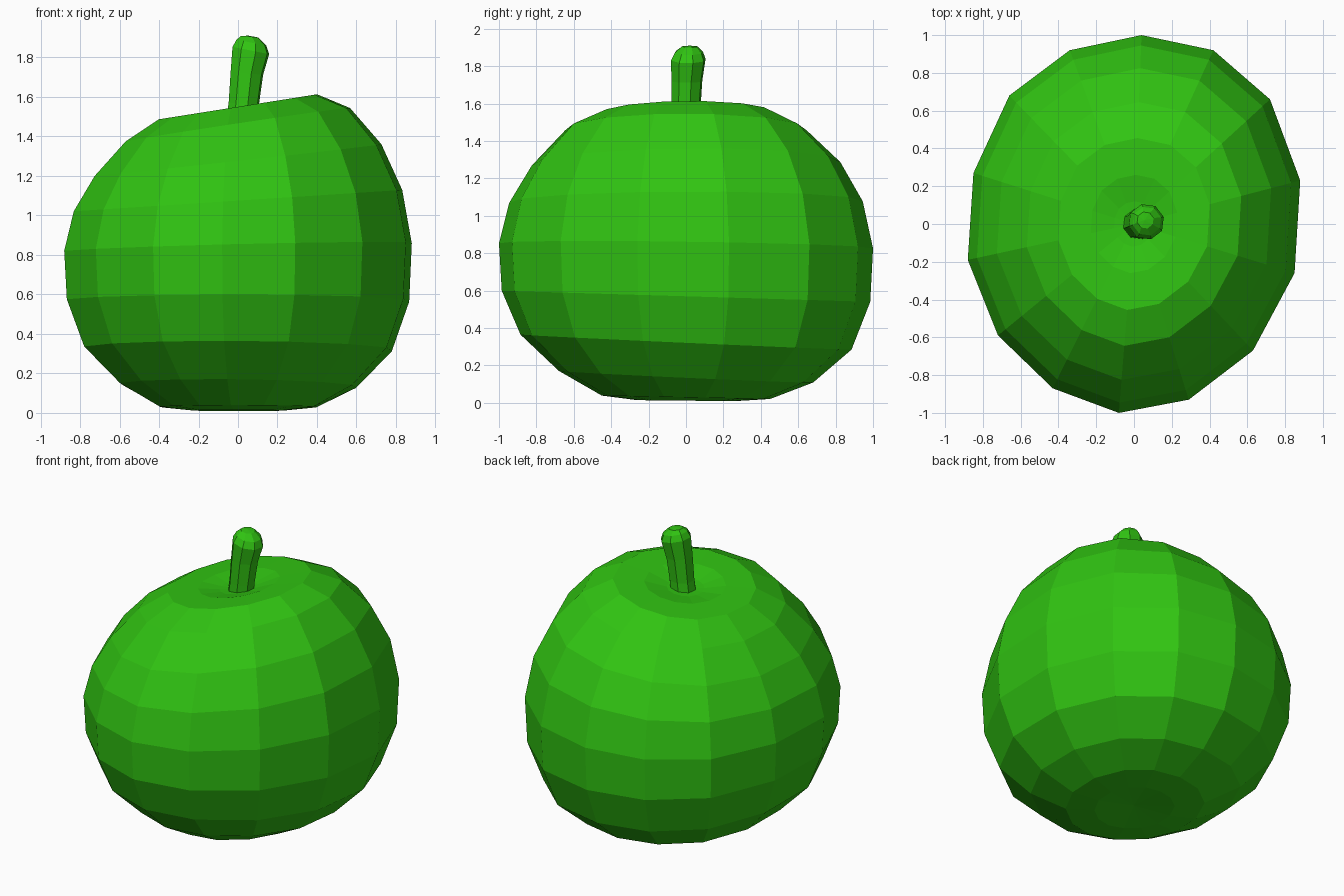
import bpy
import bmesh
from math import cos, sin, tau, radians

if "Cube" in bpy.data.objects:
    bpy.data.objects.remove(bpy.data.objects["Cube"])

green = bpy.data.materials.new("green")
green.diffuse_color = (0.03, 0.55, 0.006, 1)
green.use_nodes = True
green.node_tree.nodes["Principled BSDF"].inputs["Base Color"].default_value = green.diffuse_color


def loft(name, rings, bottom, top):
    """Skin a stack of rings (lists of points), closing each end to a centre point."""
    bm = bmesh.new()
    rows = [[bm.verts.new(p) for p in ring] for ring in rings]
    n = len(rows[0])
    for a, b in zip(rows, rows[1:]):
        for i in range(n):
            j = (i + 1) % n
            bm.faces.new((a[i], a[j], b[j], b[i]))
    lo, hi = bm.verts.new(bottom), bm.verts.new(top)
    for i in range(n):
        j = (i + 1) % n
        bm.faces.new((lo, rows[0][j], rows[0][i]))
        bm.faces.new((hi, rows[-1][i], rows[-1][j]))
    bmesh.ops.recalc_face_normals(bm, faces=bm.faces)
    mesh = bpy.data.meshes.new(name)
    bm.to_mesh(mesh)
    bm.free()
    mesh.materials.append(green)
    obj = bpy.data.objects.new(name, mesh)
    bpy.context.collection.objects.link(obj)
    return obj


# Widest outline of the fruit, slightly uneven, 14 sides, counter-clockwise
outline = [(0.88, 0.23), (0.72, 0.66), (0.42, 0.92), (0.04, 1.0), (-0.34, 0.92),
           (-0.66, 0.68), (-0.85, 0.27), (-0.88, -0.19), (-0.72, -0.59),
           (-0.43, -0.87), (-0.08, -1.0), (0.29, -0.93), (0.63, -0.67), (0.85, -0.26)]

# Fruit: scale of outline, height, tilt along x, tilt along y (lopsided top)
profile = [(0.26, 0.012, 0.0, -0.01), (0.45, 0.03, 0.0, -0.02),
           (0.68, 0.14, -0.01, -0.045), (0.885, 0.325, -0.005, -0.045),
           (0.985, 0.57, 0.0, -0.03), (1.0, 0.84, 0.025, -0.015),
           (0.945, 1.075, 0.065, 0.0), (0.825, 1.28, 0.11, 0.005),
           (0.645, 1.46, 0.15, -0.01), (0.455, 1.55, 0.158, 0.0),
           (0.26, 1.548, 0.15, 0.0), (0.12, 1.52, 0.12, 0.0)]
fruit_rings = [[(s * x, s * y, z + s * (tx * x + ty * y)) for x, y in outline]
               for s, z, tx, ty in profile]
loft("fruit", fruit_rings, (0, 0, 0.03), (0, 0, 1.51))

# Stem: centre x, centre y, height, radius, slope along x; leans right
stem_path = [(0.02, 0.0, 1.49, 0.082, 0), (0.03, 0.0, 1.57, 0.08, 0),
             (0.045, 0.005, 1.72, 0.085, -0.1), (0.065, 0.012, 1.835, 0.096, -0.2),
             (0.068, 0.015, 1.875, 0.078, -0.2), (0.06, 0.02, 1.905, 0.045, -0.1)]
sides = 8
stem_rings = [[(cx + r * cos(a), cy + r * sin(a), z + slope * r * cos(a))
               for a in (tau * i / sides + radians(15) for i in range(sides))]
              for cx, cy, z, r, slope in stem_path]
loft("stem", stem_rings, (0.02, 0, 1.48), (0.055, 0.02, 1.91))
